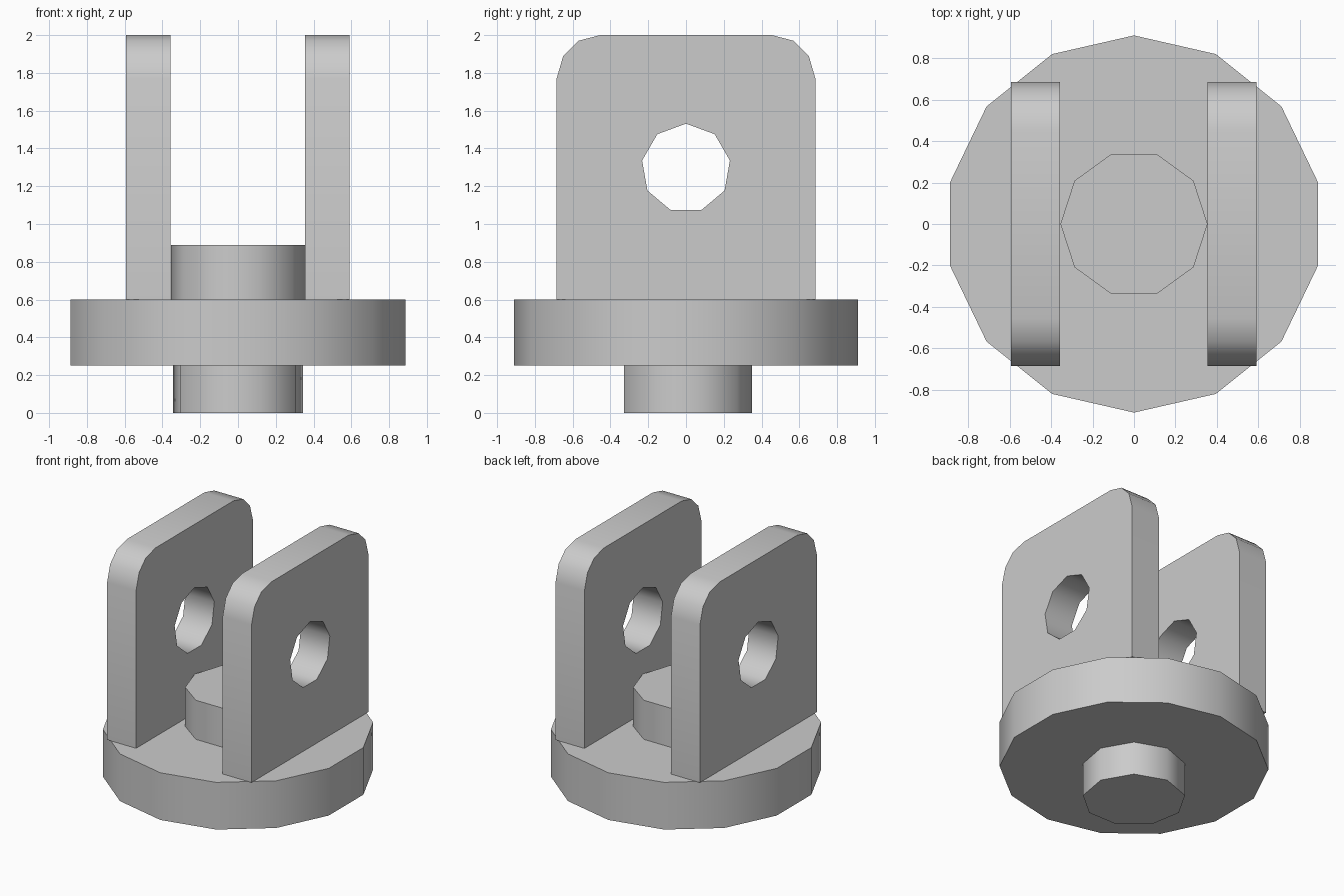
import bpy, bmesh, math

if "Cube" in bpy.data.objects:
    bpy.data.objects.remove(bpy.data.objects["Cube"], do_unlink=True)

GREY = (0.6, 0.6, 0.6, 1)
metal = bpy.data.materials.new("plain grey")
metal.use_nodes = True
metal.diffuse_color = GREY
metal.node_tree.nodes["Principled BSDF"].inputs["Base Color"].default_value = GREY


def ring(radius, sides, start):
    """Points of a regular polygon, first corner at the start angle."""
    angles = [math.radians(start) + math.tau * i / sides for i in range(sides)]
    return [(radius * math.cos(a), radius * math.sin(a)) for a in angles]


def extrude_profile(name, loops, place, offset):
    """Fill closed loops (outer first, then holes) and extrude by offset."""
    bm = bmesh.new()
    edges = []
    for loop in loops:
        verts = [bm.verts.new(place(u, v)) for u, v in loop]
        edges += [bm.edges.new((verts[i - 1], verts[i])) for i in range(len(verts))]
    if len(loops) == 1:
        bm.faces.new(verts)
    else:
        bmesh.ops.triangle_fill(bm, edges=edges, use_beauty=True)
    out = bmesh.ops.extrude_face_region(bm, geom=bm.faces[:], use_keep_orig=True)
    moved = [g for g in out["geom"] if isinstance(g, bmesh.types.BMVert)]
    bmesh.ops.translate(bm, verts=moved, vec=offset)
    bmesh.ops.recalc_face_normals(bm, faces=bm.faces[:])
    mesh = bpy.data.meshes.new(name)
    bm.to_mesh(mesh)
    bm.free()
    mesh.materials.append(metal)
    obj = bpy.data.objects.new(name, mesh)
    bpy.context.collection.objects.link(obj)
    bpy.ops.object.select_all(action="DESELECT")
    obj.select_set(True)
    bpy.context.view_layer.objects.active = obj
    bpy.ops.object.shade_smooth_by_angle(angle=math.radians(45))
    return obj


def cylinder(name, radius, sides, start, bottom, top):
    extrude_profile(name, [ring(radius, sides, start)],
                    lambda u, v: (u, v, bottom), (0, 0, top - bottom))


# Round base with a stub below and a boss between the lugs
cylinder("base_disc", 0.91, 14, 90, 0.25, 0.6)
cylinder("lower_stub", 0.35, 9, 90, 0, 0.25)
cylinder("upper_boss", 0.355, 10, 0, 0.6, 0.89)

# Two upright lugs with rounded top corners and a pin hole
side = [(0.685, 0.6), (0.685, 1.77), (0.65, 1.89), (0.57, 1.97), (0.455, 2.0)]
outline = side + [(-u, v) for u, v in reversed(side)]
hole = [(u, v + 1.295) for u, v in ring(0.236, 9, 90)]
for name, x in (("left_lug", 0.354), ("right_lug", -0.594)):
    extrude_profile(name, [outline, hole], lambda u, v: (x, u, v), (0.237, 0, 0))
